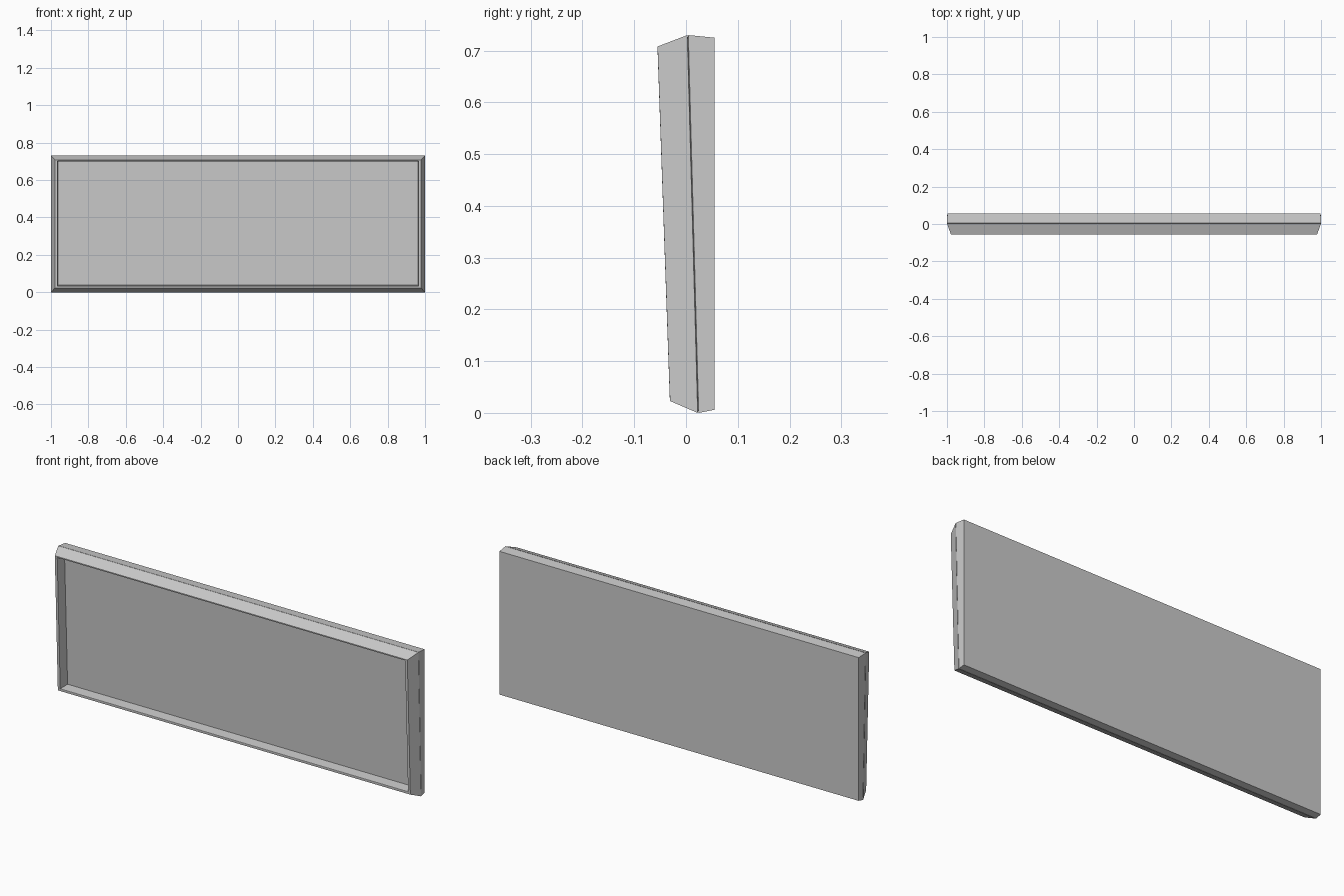
import bpy
import bmesh

if "Cube" in bpy.data.objects:
    bpy.data.objects.remove(bpy.data.objects["Cube"])


def loft(name, rings, cap_start=False, cap_end=False):
    """Skin rectangular rings: (half width, bottom y, bottom z, top y, top z)."""
    bm = bmesh.new()
    loops = []
    for w, yb, zb, yt, zt in rings:
        corners = [(-w, yb, zb), (w, yb, zb), (w, yt, zt), (-w, yt, zt)]
        loops.append([bm.verts.new(c) for c in corners])
    for a, b in zip(loops, loops[1:]):
        for i in range(4):
            j = (i + 1) % 4
            bm.faces.new((a[i], a[j], b[j], b[i]))
    if cap_start:
        bm.faces.new(loops[0][::-1])
    if cap_end:
        bm.faces.new(loops[-1])
    bmesh.ops.recalc_face_normals(bm, faces=bm.faces)
    mesh = bpy.data.meshes.new(name)
    bm.to_mesh(mesh)
    bm.free()
    obj = bpy.data.objects.new(name, mesh)
    bpy.context.collection.objects.link(obj)
    return obj


# Shared rings
seam_floor = (0.996, 0.0235, 0.004, 0.0035, 0.726)
screen_edge = (0.962, 0.022, 0.038, -0.002, 0.698)

# Back shell, tapering from the flat back to the seam
loft("back_shell", [
    (0.998, 0.055, 0.006, 0.055, 0.725),
    (1.0, 0.0245, 0.0, 0.0045, 0.73),
    seam_floor,
], cap_start=True, cap_end=True)

# Front bezel: chamfered outside, thin front rim, deep inner wall
loft("front_bezel", [
    screen_edge,
    (0.966, -0.0305, 0.034, -0.0545, 0.702),
    (0.968, -0.0315, 0.032, -0.055, 0.703),
    (0.979, -0.031, 0.023, -0.055, 0.708),
    (1.0, 0.0225, 0.0, 0.0025, 0.73),
    seam_floor,
    screen_edge,
])

# Recessed screen panel
loft("screen", [screen_edge], cap_end=True)
